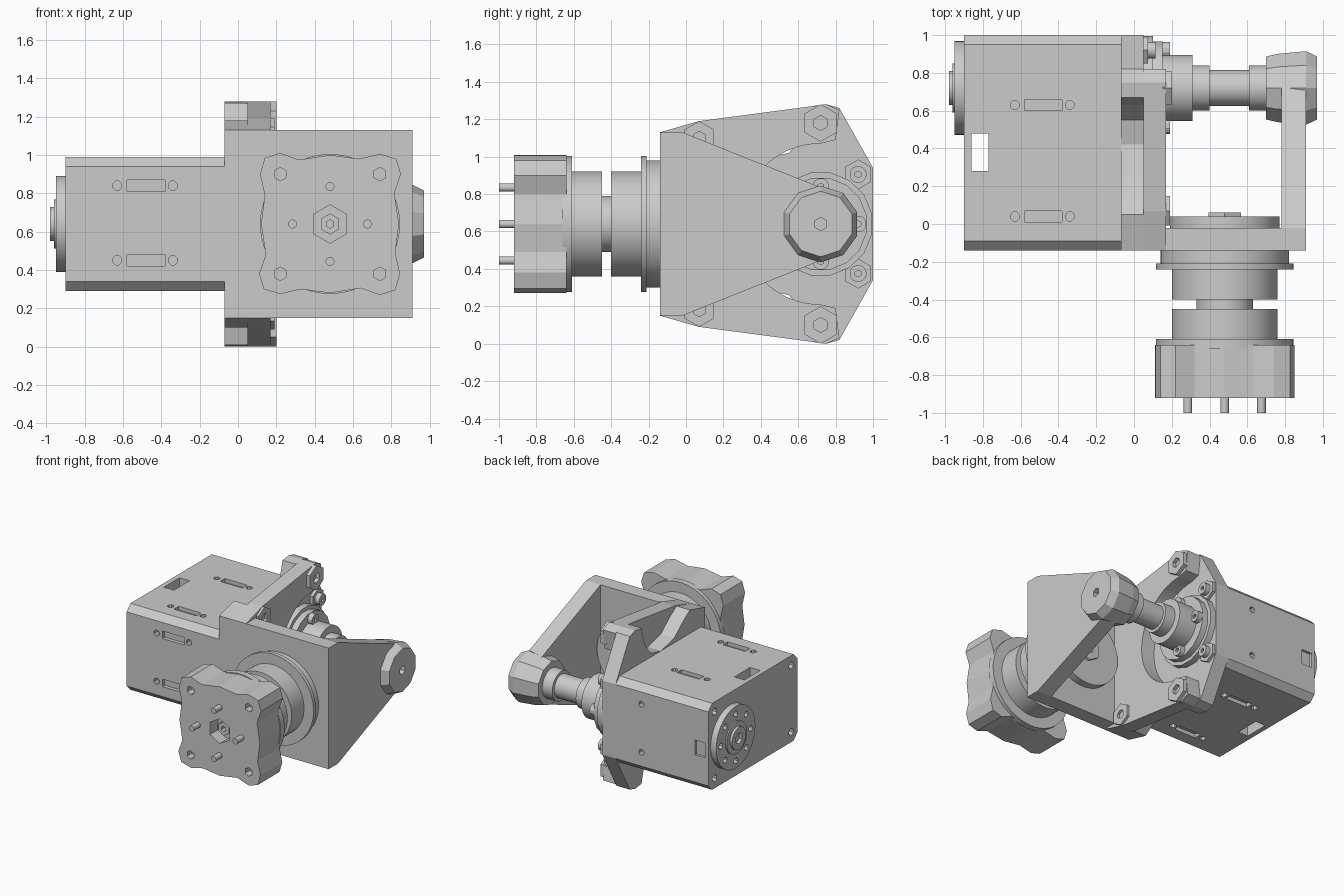
import bpy, bmesh
from math import sin, cos, pi

if "Cube" in bpy.data.objects:
    bpy.data.objects.remove(bpy.data.objects["Cube"])

CZ = 0.64          # height of the horizontal mirror plane
AY = 0.72          # y of the tilt axis
BX = 0.48          # x of the front spindle axis


def place(axis, t, u, v):
    return {'X': (t, u, v), 'Y': (u, t, v), 'Z': (u, v, t)}[axis]


def skin(name, rings):
    """Object from a stack of equal-length rings, capped at both ends."""
    bm = bmesh.new()
    vs = [[bm.verts.new(p) for p in r] for r in rings]
    n = len(vs[0])
    for a, b in zip(vs, vs[1:]):
        for i in range(n):
            j = (i + 1) % n
            bm.faces.new((a[i], a[j], b[j], b[i]))
    bm.faces.new(vs[0])
    bm.faces.new(vs[-1])
    bmesh.ops.recalc_face_normals(bm, faces=bm.faces)
    me = bpy.data.meshes.new(name)
    bm.to_mesh(me)
    bm.free()
    ob = bpy.data.objects.new(name, me)
    bpy.context.collection.objects.link(ob)
    return ob


def prism(name, axis, pts, a, b):
    return skin(name, [[place(axis, t, u, v) for u, v in pts] for t in (a, b)])


def lathe(name, axis, centre, prof, seg=48):
    u, v = centre
    rings = [[place(axis, t, u + r * cos(2 * pi * (i + .5) / seg), v + r * sin(2 * pi * (i + .5) / seg))
              for i in range(seg)] for t, r in prof]
    ob = skin(name, rings)
    if seg > 12:
        bpy.ops.object.select_all(action='DESELECT')
        ob.select_set(True)
        bpy.context.view_layer.objects.active = ob
        bpy.ops.object.shade_smooth_by_angle(angle=0.6)
    return ob


def peg(name, axis, centre, r, a, b, seg=48):
    return lathe(name, axis, centre, [(a, r), (b, r)], seg)


def rect(u0, u1, v0, v1):
    return [(u0, v0), (u1, v0), (u1, v1), (u0, v1)]


def mirrored(half):
    """Close an upper half outline with its reflection about CZ."""
    return half + [(u, 2 * CZ - v) for u, v in reversed(half)]


def cut(ob, cutters):
    bpy.context.view_layer.objects.active = ob
    for c in cutters:
        m = ob.modifiers.new("cut", 'BOOLEAN')
        m.operation, m.solver, m.object = 'DIFFERENCE', 'EXACT', c
        bpy.ops.object.modifier_apply(modifier=m.name)
        bpy.data.objects.remove(c)


def hex_screw(name, axis, centre, r, a, b, seg=6):
    ob = peg(name, axis, centre, r, a, b, seg)
    cut(ob, [peg("c", axis, centre, r * .4, b - .05, b + .05, 6)])


# Motor housing: chamfered box
box = prism("motor_housing", 'X', mirrored([(-.14, .94), (-.09, .99), (.95, .99), (1.0, .94)]), -.90, -.07)
cs = [prism("c", 'Z', rect(-.86, -.77, .28, .48), 0, 1.2)]            # through window
for z in (.29, .99):                                                  # top and bottom slots
    for y in (.04, .63):
        cs.append(prism("c", 'Z', rect(-.58, -.38, y - .03, y + .03), z - .03, z + .03))
        cs += [peg("c", 'Z', (x, y), .025, z - .05, z + .05, 8) for x in (-.63, -.34)]
for z in (.45, .84):                                                  # front and back slots
    cs.append(prism("c", 'Y', rect(-.58, -.38, z - .03, z + .03), -.17, -.11))
    cs += [peg("c", 'Y', (x, z), .025, -.19, -.09, 8) for x in (-.63, -.34)]
    cs.append(peg("c", 'Y', (-.3, z), .025, .95, 1.05, 8))
cs.append(prism("c", 'Y', rect(-.87, -.78, .56, .68), .98, 1.02))
for y in (-.06, .92):                                                 # end face corner holes
    cs += [peg("c", 'X', (y, z), .03, -.95, -.85, 8) for z in (.37, .91)]
cut(box, cs)

# Rear idler disc with a ring of screw holes and a hub
disc = peg("idler_disc", 'X', (AY, CZ), .25, -.95, -.90)
cut(disc, [peg("c", 'X', (AY + .19 * cos(k * pi / 4), CZ + .19 * sin(k * pi / 4)), .025, -.97, -.92, 8)
           for k in range(8)])
hub = lathe("idler_hub", 'X', (AY, CZ), [(-.95, .13), (-.96, .13), (-.96, .09), (-.98, .09)], 24)
cut(hub, [peg("c", 'X', (AY, CZ), .045, -1, -.955, 6)])

# Motor end flange with scooped ears
flange = mirrored([(-.14, 1.13), (.05, 1.18), (.14, 1.12), (.25, 1.03), (.42, .99), (.55, 1.02), (.63, 1.12),
                   (.67, 1.27), (.75, 1.28), (.82, 1.26), (1.0, .94)])
prism("motor_flange", 'X', flange, -.07, .05)

# C-shaped bracket wall bolted to the flange
arc = [(AY + .43 * cos(a), CZ + .43 * sin(a)) for a in [pi / 2 + pi * k / 32 for k in range(17)]]
half = list(reversed(arc)) + [(.80, 1.09), (.82, 1.25), (.75, 1.28), (.07, 1.19), (-.14, 1.13)]
low = [(y, 2 * CZ - z) for y, z in reversed(half)]
prism("bracket_wall", 'X', half + low[:-1], .05, .17)
for s in (1, -1):
    hex_screw("ear_bolt", 'X', (AY, CZ + s * .54), .10, .15, .20)
    hex_screw("wall_bolt", 'X', (.07, CZ + s * .46), .09, .15, .19)
    hex_screw("housing_screw", 'X', (.92, CZ + s * .265), .08, .04, .075)
    hex_screw("housing_screw_head", 'X', (.92, CZ + s * .265), .045, .07, .115, 16)

# Bracket front plate and triangular arm
prism("bracket_front_plate", 'Y', rect(.17, .78, .15, 1.13), -.14, -.02)
prism("bracket_arm", 'X', mirrored([(-.14, 1.13), (-.02, 1.13), (.76, .82), (.87, .74)]), .78, .91)
boss = lathe("arm_boss", 'X', (AY, CZ), [(.70, .175), (.76, .19), (.91, .205), (.97, .175)], 10)
cut(boss, [peg("c", 'X', (AY, CZ), .035, .93, 1.0, 6)])

# Tilt axis: output flange, collar, shaft
lathe("output_flange", 'X', (AY, CZ), [(.03, .28), (.10, .28), (.10, .25), (.15, .25)], 16)
for k in range(4):
    a = k * pi / 2
    hex_screw("output_screw", 'X', (AY + .2 * cos(a), CZ + .2 * sin(a)), .045, .14, .19, 12)
lathe("tilt_shaft", 'X', (AY, CZ), [(.14, .175), (.31, .175), (.31, .12), (.40, .12), (.40, .095),
                                     (.61, .095), (.61, .12), (.70, .12)])

# Front spindle: inner disc, bearing rings, neck
lathe("spindle_stack", 'Y', (BX, CZ), [(.04, .29), (-.02, .29), (-.02, .27), (-.14, .27), (-.14, .34), (-.21, .34),
                                        (-.21, .365), (-.24, .365), (-.24, .28), (-.40, .28), (-.40, .15),
                                        (-.45, .15), (-.45, .28), (-.61, .28), (-.61, .365), (-.66, .365)])
hex_screw("spindle_inner_nut", 'Y', (BX, CZ), .1, .03, .06)

# Scalloped end hub with corner holes, hex socket and drive pins
q = [(.36, 0), (.335, .16), (.37, .26), (.345, .34), (.26, .365), (.15, .34)]
outline = []
for k in range(4):
    c, s = round(cos(k * pi / 2)), round(sin(k * pi / 2))
    outline += [(BX + c * x - s * z, CZ + s * x + c * z) for x, z in q]
end = prism("end_hub", 'Y', outline, -.92, -.64)
cs = [peg("c", 'Y', (BX, CZ), .1, -.95, -.82, 6)]
cs += [peg("c", 'Y', (BX + a, CZ + b), .035, -.95, -.86, 6) for a in (-.26, .26) for b in (-.26, .26)]
cut(end, cs)
hex_screw("end_hub_shaft", 'Y', (BX, CZ), .055, -.80, -.87)
for k in range(4):
    peg("drive_pin", 'Y', (BX + .195 * cos(k * pi / 2), CZ + .195 * sin(k * pi / 2)), .023, -.90, -1.0, 16)
